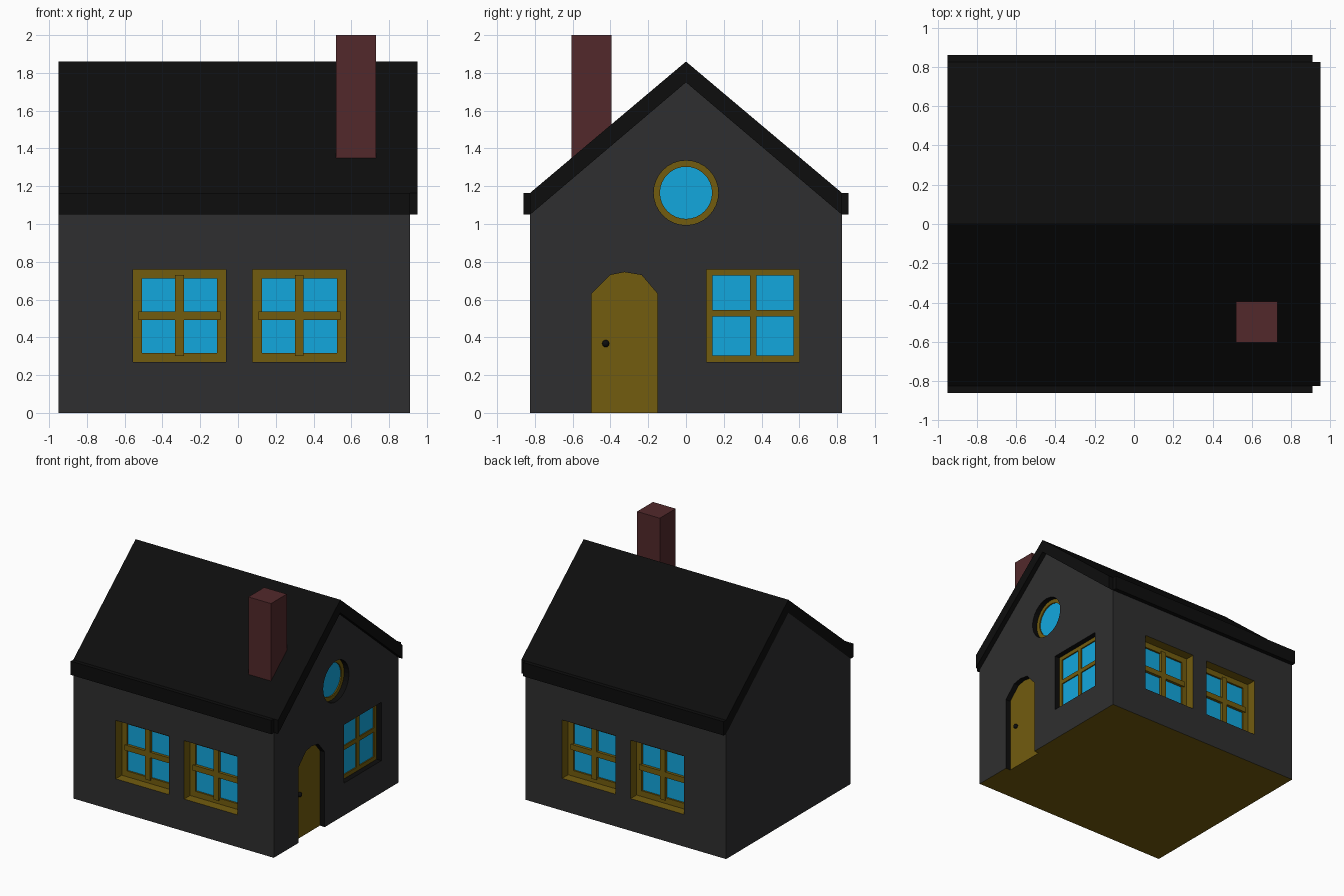
import bpy, bmesh, math
from mathutils import Matrix, Vector

if "Cube" in bpy.data.objects:
    bpy.data.objects.remove(bpy.data.objects["Cube"])


def material(name, r, g, b):
    m = bpy.data.materials.new(name)
    m.diffuse_color = (r, g, b, 1)
    m.use_nodes = True
    m.node_tree.nodes["Principled BSDF"].inputs["Base Color"].default_value = m.diffuse_color
    return m


WALL = material("wall_grey", 0.028, 0.028, 0.029)
ROOF = material("roof_black", 0.004, 0.004, 0.004)
WOOD = material("ochre_wood", 0.17, 0.107, 0.0045)
GLASS = material("blue_glass", 0.006, 0.39, 0.73)
BRICK = material("brick_red", 0.084, 0.022, 0.024)


def finish(name, bm, *mats):
    bmesh.ops.recalc_face_normals(bm, faces=bm.faces)
    mesh = bpy.data.meshes.new(name)
    bm.to_mesh(mesh)
    bm.free()
    ob = bpy.data.objects.new(name, mesh)
    bpy.context.collection.objects.link(ob)
    for m in mats:
        mesh.materials.append(m)
    return ob


def boxes(name, mat, *bounds):
    """One object from boxes given as (x0, x1, y0, y1, z0, z1)."""
    bm = bmesh.new()
    for x0, x1, y0, y1, z0, z1 in bounds:
        size = Vector((abs(x1 - x0), abs(y1 - y0), abs(z1 - z0)))
        mid = Vector((x0 + x1, y0 + y1, z0 + z1)) / 2
        bmesh.ops.create_cube(bm, size=1, matrix=Matrix.LocRotScale(mid, None, size))
    return finish(name, bm, mat)


def prism(name, profile, x0, x1, *mats):
    """Extrude a (y, z) outline along x."""
    bm = bmesh.new()
    face = bm.faces.new([bm.verts.new((x0, y, z)) for y, z in profile])
    ext = bmesh.ops.extrude_face_region(bm, geom=[face])["geom"]
    moved = [v for v in ext if isinstance(v, bmesh.types.BMVert)]
    bmesh.ops.translate(bm, verts=moved, vec=(x1 - x0, 0, 0))
    return finish(name, bm, *mats)


def circle(r, cz, n=32):
    return [(r * math.cos(2 * math.pi * i / n), cz + r * math.sin(2 * math.pi * i / n))
            for i in range(n)]


# House body, with an ochre floor underneath
body = prism("house_body", [(-0.825, 0), (0.825, 0), (0.825, 1.05), (0, 1.75), (-0.825, 1.05)],
             -0.95, 0.91, WALL, WOOD)
for p in body.data.polygons:
    if p.normal.z < -0.9:
        p.material_index = 1


def cut(cutter):
    cutter.hide_render = True
    cutter.display_type = 'WIRE'
    mod = body.modifiers.new(cutter.name, 'BOOLEAN')
    mod.operation = 'DIFFERENCE'
    mod.solver = 'EXACT'
    mod.material_mode = 'TRANSFER'
    mod.object = cutter


# Roof, overhanging the door gable, with eave boards on both long sides
prism("roof", [(-0.825, 1.05), (0, 1.75), (0.825, 1.05), (0.825, 1.165), (0, 1.86), (-0.825, 1.165)],
      -0.95, 0.95, ROOF)
boxes("eave_boards", ROOF, *[(-0.95, 0.91, s * 0.825, s * 0.86, 1.05, 1.165) for s in (-1, 1)])

# Chimney
boxes("chimney", BRICK, (0.52, 0.73, -0.605, -0.395, 1.25, 2.0))

# Four deep-set windows on the long walls
for side, s in (("front", -1), ("back", 1)):
    for label, cx in (("left", -0.31), ("right", 0.325)):
        tag = f"{side}_{label}_window"
        x0, x1, z0, z1, b = cx - 0.247, cx + 0.247, 0.27, 0.76, 0.048
        face, bar, back = s * 0.745, s * 0.755, s * 0.715
        cut(boxes(tag + "_cutter", WOOD, (x0, x1, s * 0.9, back, z0, z1)))
        boxes(tag + "_frame", WOOD,
              (x0, x0 + b, face, back, z0, z1), (x1 - b, x1, face, back, z0, z1),
              (x0 + b, x1 - b, face, back, z0, z0 + b), (x0 + b, x1 - b, face, back, z1 - b, z1))
        boxes(tag + "_bars", WOOD,
              (cx - 0.023, cx + 0.023, bar, back, 0.30, 0.73),
              (x0 + 0.03, x1 - 0.03, bar - s * 0.001, back, 0.492, 0.538))
        boxes(tag + "_glass", GLASS, (x0 + 0.02, x1 - 0.02, s * 0.73, back, z0 + 0.02, z1 - 0.02))

# Gable window
IN, OUT, PANE, DEEP = 0.865, 1.0, 0.855, 0.835
y0, y1, z0, z1, b = 0.108, 0.602, 0.27, 0.76, 0.033
cut(boxes("gable_window_cutter", ROOF, (DEEP, OUT, y0, y1, z0, z1)))
boxes("gable_window_frame", WOOD,
      (DEEP, IN, y0, y0 + b, z0, z1), (DEEP, IN, y1 - b, y1, z0, z1),
      (DEEP, IN, y0 + b, y1 - b, z0, z0 + b), (DEEP, IN, y0 + b, y1 - b, z1 - b, z1),
      (DEEP, IN, 0.338, 0.374, z0 + b, z1 - b),
      (DEEP, IN - 0.001, y0 + b, y1 - b, 0.51, 0.546))
boxes("gable_window_glass", GLASS, (DEEP, PANE, y0 + 0.01, y1 - 0.01, z0 + 0.01, z1 - 0.01))

# Round window: spun ring and a pane
cz = 1.165
cut(prism("round_window_cutter", circle(0.171, cz), DEEP, OUT, ROOF))
bm = bmesh.new()
ring = [bm.verts.new((x, 0, cz + r)) for x, r in
        ((DEEP, 0.138), (IN, 0.138), (IN, 0.171), (DEEP, 0.171))]
edges = [bm.edges.new((ring[i], ring[(i + 1) % 4])) for i in range(4)]
bmesh.ops.spin(bm, geom=ring + edges, cent=(0, 0, cz), axis=(1, 0, 0),
               angle=2 * math.pi, steps=32, use_merge=True)
bmesh.ops.remove_doubles(bm, verts=bm.verts, dist=1e-4)
finish("round_window_frame", bm, WOOD)
prism("round_window_glass", circle(0.15, cz), DEEP, PANE, GLASS)

# Arched door set into the gable, with a knob
arch = [(-0.15, 0.63), (-0.235, 0.73), (-0.325, 0.745), (-0.4, 0.73), (-0.5, 0.63)]
cut(prism("door_cutter", [(-0.5, -0.1), (-0.15, -0.1)] + arch, DEEP, OUT, ROOF))
prism("door", [(-0.5, 0), (-0.15, 0)] + arch, DEEP, IN, WOOD)
bm = bmesh.new()
bmesh.ops.create_uvsphere(bm, u_segments=16, v_segments=8, radius=0.019,
                          matrix=Matrix.Translation((IN + 0.006, -0.425, 0.367)))
for f in bm.faces:
    f.smooth = True
finish("door_knob", bm, ROOF)
